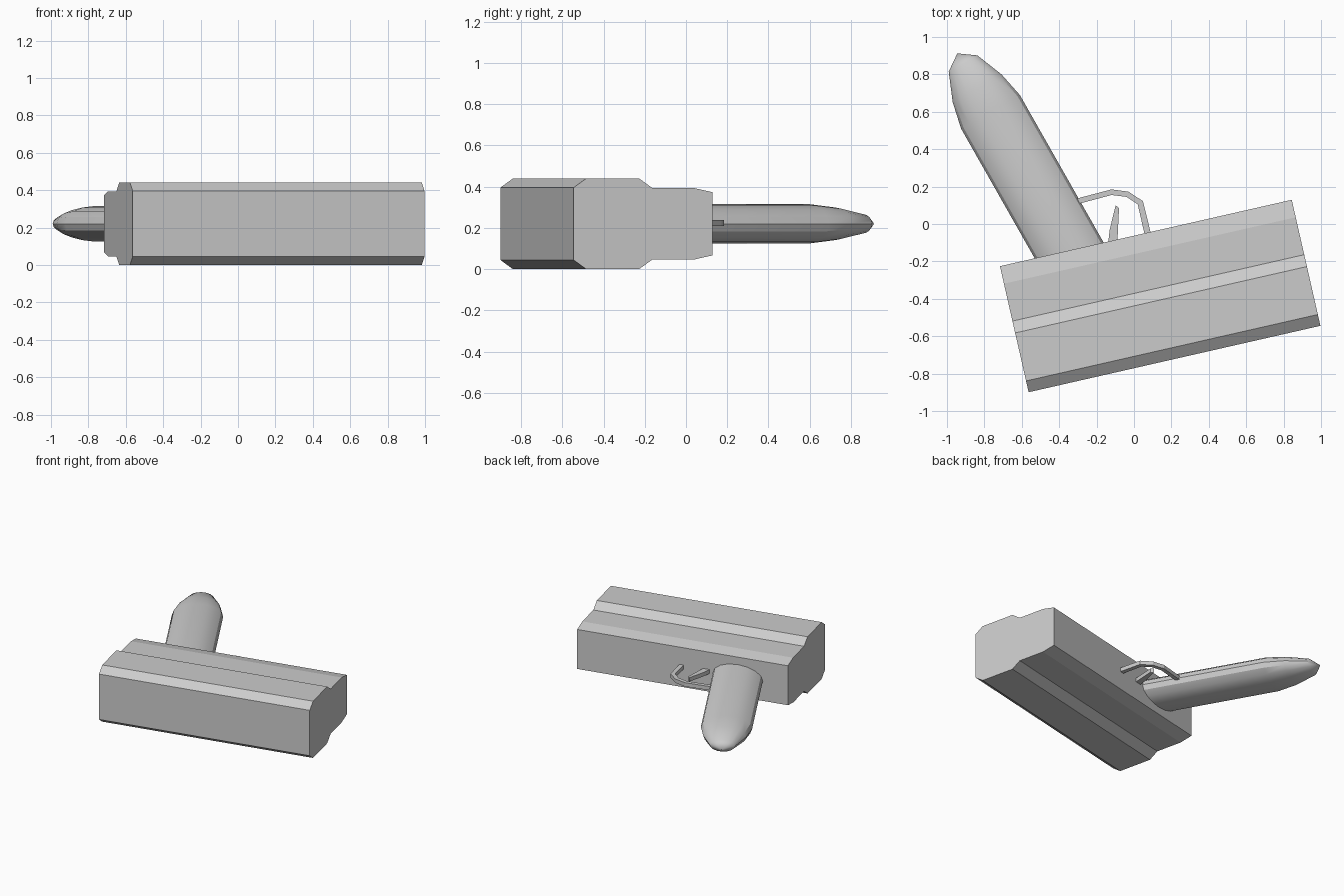
import bpy, bmesh, math
from mathutils import Matrix, Vector

if "Cube" in bpy.data.objects:
    bpy.data.objects.remove(bpy.data.objects["Cube"])

grey = bpy.data.materials.new("grey")
grey.diffuse_color = (0.6, 0.6, 0.6, 1)
grey.use_nodes = True
grey.node_tree.nodes["Principled BSDF"].inputs["Base Color"].default_value = grey.diffuse_color
MID = 0.22  # height of the symmetry plane


def finish(name, bm):
    bmesh.ops.recalc_face_normals(bm, faces=bm.faces)
    mesh = bpy.data.meshes.new(name)
    bm.to_mesh(mesh)
    bm.free()
    mesh.materials.append(grey)
    obj = bpy.data.objects.new(name, mesh)
    bpy.context.collection.objects.link(obj)
    return obj


def prism(name, points, offset):
    """Extrude a closed outline along an offset vector."""
    bm = bmesh.new()
    face = bm.faces.new([bm.verts.new(p) for p in points])
    new = bmesh.ops.extrude_face_region(bm, geom=[face])["geom"]
    bmesh.ops.translate(bm, vec=offset,
                        verts=[g for g in new if isinstance(g, bmesh.types.BMVert)])
    return finish(name, bm)


# Body: stepped profile (depth, half height) swept along its length
half = [(0, 0.176), (0.062, 0.22), (0.325, 0.22), (0.39, 0.174), (0.595, 0.174), (0.691, 0.153)]
profile = [(v, h) for v, h in half] + [(v, -h) for v, h in reversed(half)]
body = prism("body", [(-0.8, v - 0.3455, h) for v, h in profile], (1.6, 0, 0))
body.matrix_world = Matrix.Translation((0.14, -0.385, MID)) @ Matrix.Rotation(math.atan2(0.355, 1.56), 4, 'Z')

# Handle: flattened round grip with a tapered, domed end
SIDES = 16
along, across = Vector((-0.494, 0.87, 0)), Vector((0.87, 0.494, 0))
bm = bmesh.new()
rings = []
for s, r in [(-0.1, 0.181), (0.9, 0.181), (1.045, 0.15), (1.197, 0.088)]:
    ring = []
    for i in range(SIDES):
        a = 2 * math.pi * i / SIDES
        p = along * s + across * (-0.371 + r * math.cos(a))
        ring.append(bm.verts.new((p.x, p.y, MID + 0.525 * r * math.sin(a))))
    rings.append(ring)
tip = along * 1.259 + across * -0.371
apex = bm.verts.new((tip.x, tip.y, MID))
bm.faces.new(rings[0])
for i in range(SIDES):
    j = (i + 1) % SIDES
    for a, b in zip(rings, rings[1:]):
        bm.faces.new((a[i], a[j], b[j], b[i]))
    bm.faces.new((rings[-1][i], rings[-1][j], apex))
handle = finish("handle", bm)
bpy.context.view_layer.objects.active = handle
handle.select_set(True)
bpy.ops.object.shade_smooth_by_angle(angle=math.radians(30))

# Trigger guard: thin bent strip between body and handle
outer = [(-0.31, 0.135), (-0.12, 0.185), (-0.03, 0.173), (0.048, 0.122), (0.095, -0.07)]
inner = [(0.06, -0.07), (0.02, 0.105), (-0.04, 0.145), (-0.12, 0.155), (-0.30, 0.107)]
prism("trigger_guard", [(x, y, 0.209) for x, y in outer + inner], (0, 0, 0.03))

# Trigger: small tapered lever
lever = [(-0.14, -0.12), (-0.13, -0.03), (-0.098, 0.1), (-0.08, 0.085), (-0.09, -0.12)]
prism("trigger", [(x, y, 0.209) for x, y in lever], (0, 0, 0.03))
